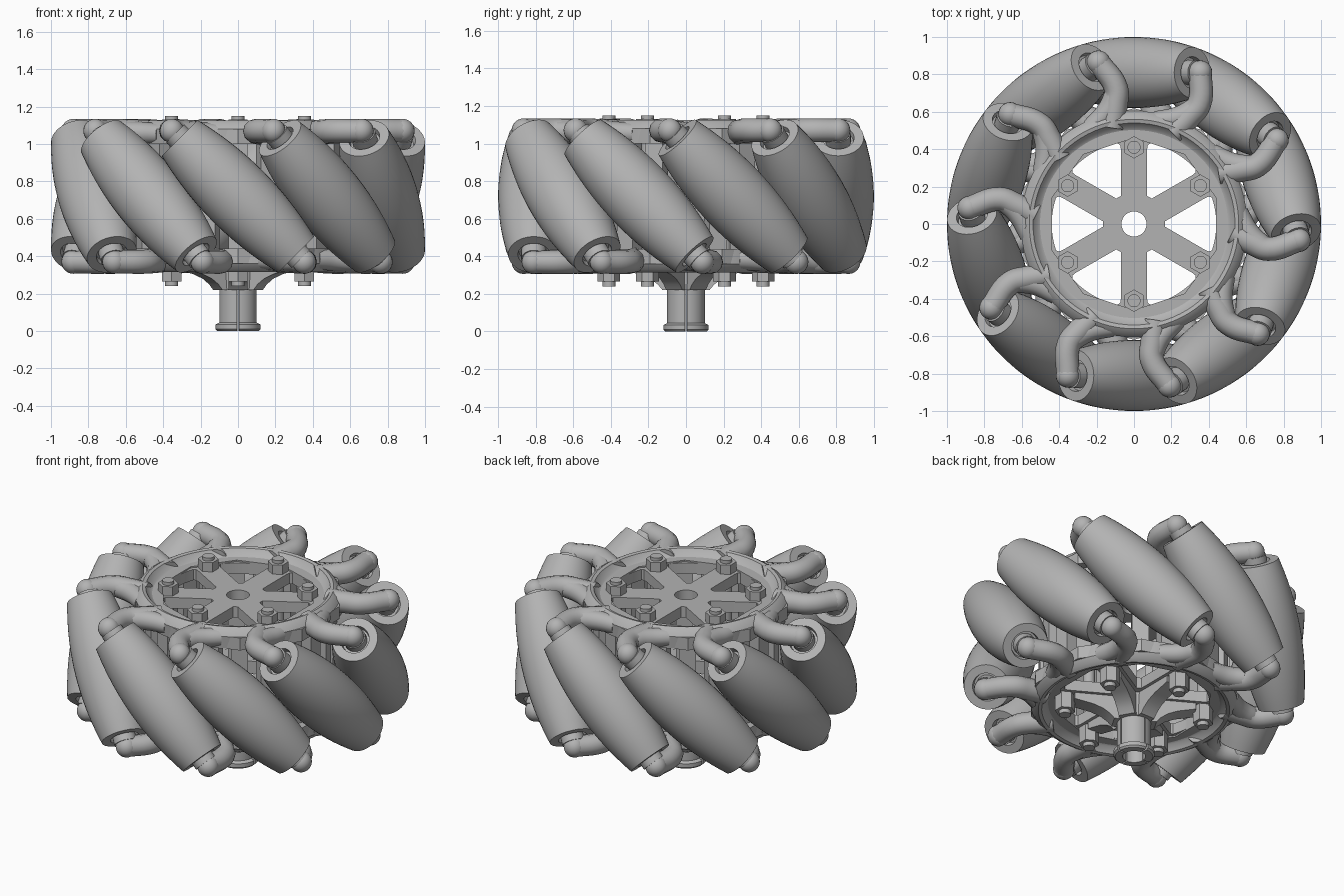
import bpy, bmesh, math
from math import sin, cos, pi, radians, sqrt
from mathutils import Matrix, Vector

if "Cube" in bpy.data.objects:
    bpy.data.objects.remove(bpy.data.objects["Cube"])

MID = 0.72          # height of the wheel's middle plane
COUNT = 10          # rollers
RC = 0.81           # radius of the roller centres
HALF = 0.44         # half length of a roller

grey = bpy.data.materials.new("plain_grey")
grey.use_nodes = True
grey.diffuse_color = (0.45, 0.45, 0.45, 1)
grey.node_tree.nodes["Principled BSDF"].inputs["Base Color"].default_value = (0.45, 0.45, 0.45, 1)

FLIP = Matrix.Translation((0, 0, MID)) @ Matrix.Rotation(pi, 4, 'Y') @ Matrix.Translation((0, 0, -MID))


def turn(deg):
    return Matrix.Rotation(radians(deg), 4, 'Z')


def polar(r, deg, z):
    return Vector((r * cos(radians(deg)), r * sin(radians(deg)), z))


def finish(obj, angle=35):
    bpy.ops.object.select_all(action='DESELECT')
    obj.select_set(True)
    bpy.context.view_layer.objects.active = obj
    if obj.type == 'CURVE':
        bpy.ops.object.convert(target='MESH')
        obj = bpy.context.view_layer.objects.active
    obj.data.materials.clear()
    obj.data.materials.append(grey)
    bpy.ops.object.shade_smooth_by_angle(angle=radians(angle))
    return obj


def from_bmesh(name, bm, angle=35):
    bmesh.ops.recalc_face_normals(bm, faces=bm.faces)
    mesh = bpy.data.meshes.new(name)
    bm.to_mesh(mesh)
    bm.free()
    obj = bpy.data.objects.new(name, mesh)
    bpy.context.collection.objects.link(obj)
    return finish(obj, angle)


def lathe(name, profile, steps=48, start=0, sweep=360):
    """Revolve a closed (radius, height) profile about z."""
    bm = bmesh.new()
    full = sweep == 360
    rings = [[bm.verts.new(polar(r, start + sweep * i / steps, z)) for r, z in profile]
             for i in range(steps if full else steps + 1)]
    n = len(profile)
    for i in range(steps):
        a, b = rings[i], rings[(i + 1) % len(rings)]
        for j in range(n):
            k = (j + 1) % n
            bm.faces.new((a[j], a[k], b[k], b[j]))
    if not full:
        bm.faces.new(rings[0])
        bm.faces.new(rings[-1])
    return from_bmesh(name, bm)


def rod(bm, r, z0, z1, sides=20, at=(0, 0)):
    place = Matrix.Translation((at[0], at[1], (z0 + z1) / 2))
    bmesh.ops.create_cone(bm, cap_ends=True, segments=sides, radius1=r, radius2=r,
                          depth=z1 - z0, matrix=place)


def copies(obj, matrices):
    for m in matrices:
        c = bpy.data.objects.new(obj.name, obj.data)
        bpy.context.collection.objects.link(c)
        c.matrix_world = m @ obj.matrix_world


def around(obj, n):
    copies(obj, [turn(360 * k / n) for k in range(1, n)])


def both_faces(obj):
    copies(obj, [FLIP])


# rollers: barrels shaped so that together they form a round wheel
def roller_radius(t):
    g = sqrt(RC * RC + t * t / 4)
    return -g + sqrt(g * g + 1 - RC * RC - t * t / 2)


ts = [HALF * (i / 10 - 1) for i in range(21)]
profile = [(roller_radius(t), t) for t in ts]
profile += [(0.085, HALF), (0.08, HALF - 0.03), (0.045, HALF - 0.03),
            (0.045, 0.03 - HALF), (0.08, 0.03 - HALF), (0.085, -HALF)]
tilt = Matrix.Translation((0, -RC, MID)) @ Matrix.Rotation(-pi / 4, 4, 'Y')
roller = lathe("roller", profile, 40)
roller.data.transform(tilt)
around(roller, COUNT)

# axles through the rollers
bm = bmesh.new()
rod(bm, 0.046, -0.5, 0.5)
for s in (-1, 1):
    c = s * (HALF + 0.005)
    rod(bm, 0.068, c - 0.03, c + 0.03)
axle = from_bmesh("roller_axle", bm)
axle.data.transform(tilt)
around(axle, COUNT)


# arms that hold the axles, with a rounded elbow at the tip
def stroke(name, points):
    cu = bpy.data.curves.new(name, 'CURVE')
    cu.dimensions = '3D'
    cu.bevel_depth = 1
    cu.bevel_resolution = 4
    cu.resolution_u = 6
    cu.use_fill_caps = True
    sp = cu.splines.new('BEZIER')
    sp.bezier_points.add(len(points) - 1)
    for p, (r, deg, z, width) in zip(sp.bezier_points, points):
        p.co = polar(r, deg - 90, z)
        p.radius = width
        p.handle_left_type = p.handle_right_type = 'AUTO'
    obj = bpy.data.objects.new(name, cu)
    bpy.context.collection.objects.link(obj)
    return finish(obj, 50)


TIP = (0.885, -23.6, 1.07)
bm = bmesh.new()
bmesh.ops.create_uvsphere(bm, u_segments=20, v_segments=12, radius=0.064,
                          matrix=Matrix.Translation(polar(TIP[0], TIP[1] - 90, TIP[2])))
elbow = from_bmesh("arm_elbow", bm, 50)
arm = stroke("arm", [TIP + (0.062,), (0.73, -28.5, 1.07, 0.064), (0.64, -27, 1.065, 0.066),
                     (0.53, -23, 1.06, 0.066)])
fillet = stroke("arm_root", [(0.71, -28.5, 1.065, 0.06), (0.62, -23, 1.06, 0.06),
                             (0.56, -12, 1.055, 0.055)])
for part in (elbow, arm, fillet):
    copies(part, [turn(360 * k / COUNT) for k in range(1, COUNT)])
    copies(part, [turn(360 * k / COUNT) @ FLIP for k in range(COUNT)])

# rims: ten-sided collar under a smooth raised ring
collar = lathe("rim_collar", [(0.46, 1.0), (0.62, 1.0), (0.62, 1.08), (0.46, 1.08)], COUNT, 90)
ring = lathe("rim_ring", [(0.44, 1.0), (0.44, 1.07), (0.49, 1.075), (0.515, 1.085), (0.54, 1.12),
                          (0.56, 1.125), (0.585, 1.11), (0.605, 1.08), (0.6, 1.0)], 80)
both_faces(collar)
both_faces(ring)

# spoked plates: disc with a bore and six rounded openings
cu = bpy.data.curves.new("spoke_plate", 'CURVE')
cu.dimensions = '2D'
cu.fill_mode = 'BOTH'
cu.extrude = 0.035


def outline(points):
    sp = cu.splines.new('POLY')
    sp.points.add(len(points) - 1)
    for p, co in zip(sp.points, points):
        p.co = (co[0], co[1], 0, 1)
    sp.use_cyclic_u = True


def circle(r, n):
    return [polar(r, 360 * i / n, 0) for i in range(n)]


outline(circle(0.47, 64))
outline(circle(0.067, 32))
side = [(0.165, 0.014), (0.381, 0.139), (0.402, 0.147), (0.417, 0.14)]
opening = [Vector((x, -y, 0)) for x, y in side]
opening += [polar(0.44, a, 0) for a in range(-15, 16, 5)]
opening += [Vector((x, y, 0)) for x, y in reversed(side)]
for k in range(6):
    outline([turn(60 * k) @ p for p in opening])
plate = bpy.data.objects.new("spoke_plate", cu)
bpy.context.collection.objects.link(plate)
plate = finish(plate)
plate.data.transform(Matrix.Translation((0, 0, 1.035)))
both_faces(plate)

# upright slats joining the two rims
bm = bmesh.new()
bmesh.ops.create_cube(bm, size=1, matrix=Matrix.Translation((0.51, 0, MID)) @
                      Matrix.Diagonal((0.09, 0.1, 0.62, 1)))
slat = from_bmesh("drum_slat", bm)
around(slat, 20)

# clamping bolts with hex nuts at both ends
bm = bmesh.new()
rod(bm, 0.035, 0.24, 1.15, at=(0, 0.41))
rod(bm, 0.06, 1.06, 1.13, 6, (0, 0.41))
rod(bm, 0.06, 0.265, 0.38, 6, (0, 0.41))
bolt = from_bmesh("bolt", bm)
around(bolt, 6)

# hub: upper sleeve, slotted shaft with a lip, and curved gussets
lathe("hub_sleeve", [(0.067, 0.22), (0.11, 0.22), (0.12, 0.38), (0.067, 0.38)])
for k in range(4):
    lathe("shaft_quarter", [(0.067, 0), (0.11, 0), (0.12, 0.01), (0.12, 0.035), (0.1, 0.045),
                            (0.1, 0.225), (0.067, 0.225)], 12, 90 * k + 3, 84)
bm = bmesh.new()
web = [(0.09, 0.22), (0.125, 0.22), (0.15, 0.25), (0.19, 0.28), (0.25, 0.305),
       (0.36, 0.33), (0.36, 0.38), (0.09, 0.38)]
face = bm.faces.new([bm.verts.new((-0.05, r, z)) for r, z in web])
moved = bmesh.ops.extrude_face_region(bm, geom=[face])["geom"]
bmesh.ops.translate(bm, vec=(0.1, 0, 0), verts=[v for v in moved if isinstance(v, bmesh.types.BMVert)])
gusset = from_bmesh("hub_gusset", bm)
around(gusset, 6)
